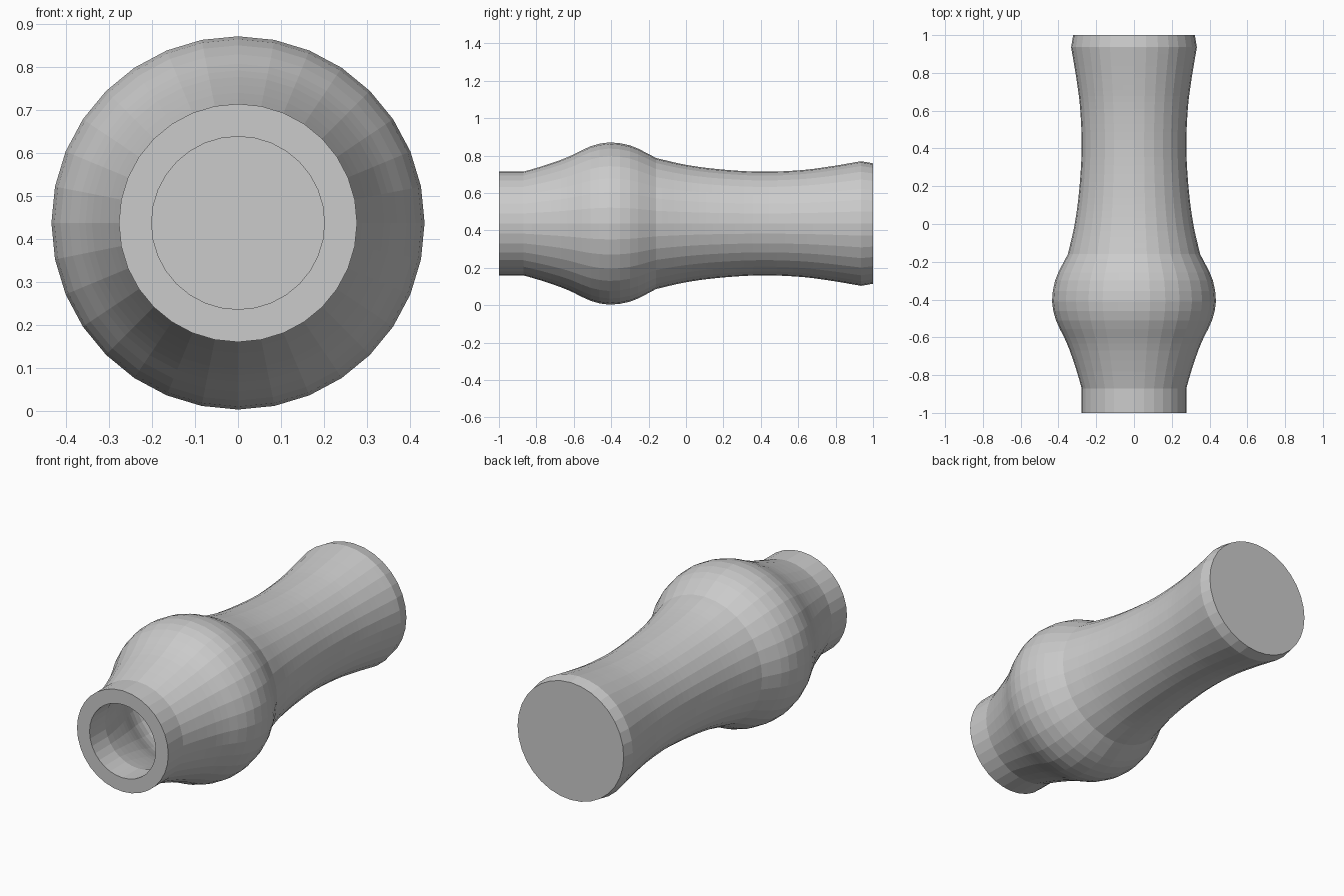
import bpy, bmesh, math

if "Cube" in bpy.data.objects:
    bpy.data.objects.remove(bpy.data.objects["Cube"])

SIDES = 32
CENTRE_Z = 0.437
WALL = 0.076

# outer profile, (y, radius), split where the silhouette has a crease
neck = [(-1.0, 0.277), (-0.87, 0.277)]
bulb = [(-0.87, 0.277), (-0.78, 0.303), (-0.67, 0.34), (-0.60, 0.37), (-0.51, 0.413),
        (-0.41, 0.434), (-0.30, 0.418), (-0.22, 0.382), (-0.16, 0.35)]
body = [(-0.16, 0.35), (0.0, 0.314), (0.18, 0.29), (0.40, 0.277),
        (0.61, 0.285), (0.77, 0.305), (0.936, 0.333)]
foot = [(0.936, 0.333), (1.0, 0.322)]


def smooth(points, steps):
    """Catmull-Rom curve through the points, leaving out the last one."""
    out = []
    for i in range(len(points) - 1):
        p1, p2 = points[i], points[i + 1]
        p0 = points[i - 1] if i else [2 * a - b for a, b in zip(p1, p2)]
        p3 = points[i + 2] if i + 2 < len(points) else [2 * b - a for a, b in zip(p1, p2)]
        for s in range(steps):
            t = s / steps
            out.append(tuple(0.5 * (2 * b + (c - a) * t + (2 * a - 5 * b + 4 * c - d) * t * t
                                    + (3 * b - a - 3 * c + d) * t ** 3)
                             for a, b, c, d in zip(p0, p1, p2, p3)))
    return out


def inset(points):
    """Shift the profile inward by the wall thickness."""
    out = []
    for i, (y, r) in enumerate(points):
        a, b = points[max(i - 1, 0)], points[min(i + 1, len(points) - 1)]
        dy, dr = b[0] - a[0], b[1] - a[1]
        n = math.hypot(dy, dr)
        out.append((y + WALL * dr / n, r - WALL * dy / n))
    return out


outer = neck[:1] + smooth(bulb, 2) + smooth(body, 5) + foot
inner = [p for p in inset(outer) if p[0] < 1 - WALL - 0.01]
inner[0] = (-1.0, 0.201)
inner.append((1 - WALL, inner[-1][1]))

# spin the closed wall: inside floor -> mouth -> outside -> base
bm = bmesh.new()
rings = []
for y, r in inner[::-1] + outer:
    ring = []
    for k in range(SIDES):
        a = 2 * math.pi * k / SIDES
        ring.append(bm.verts.new((r * math.cos(a), y, CENTRE_Z + r * math.sin(a))))
    rings.append(ring)
for lo, hi in zip(rings, rings[1:]):
    for k in range(SIDES):
        j = (k + 1) % SIDES
        bm.faces.new((lo[k], lo[j], hi[j], hi[k]))
bm.faces.new(rings[0])
bm.faces.new(rings[-1])
bmesh.ops.recalc_face_normals(bm, faces=bm.faces)

mesh = bpy.data.meshes.new("vase")
bm.to_mesh(mesh)
bm.free()
vase = bpy.data.objects.new("vase", mesh)
bpy.context.collection.objects.link(vase)
